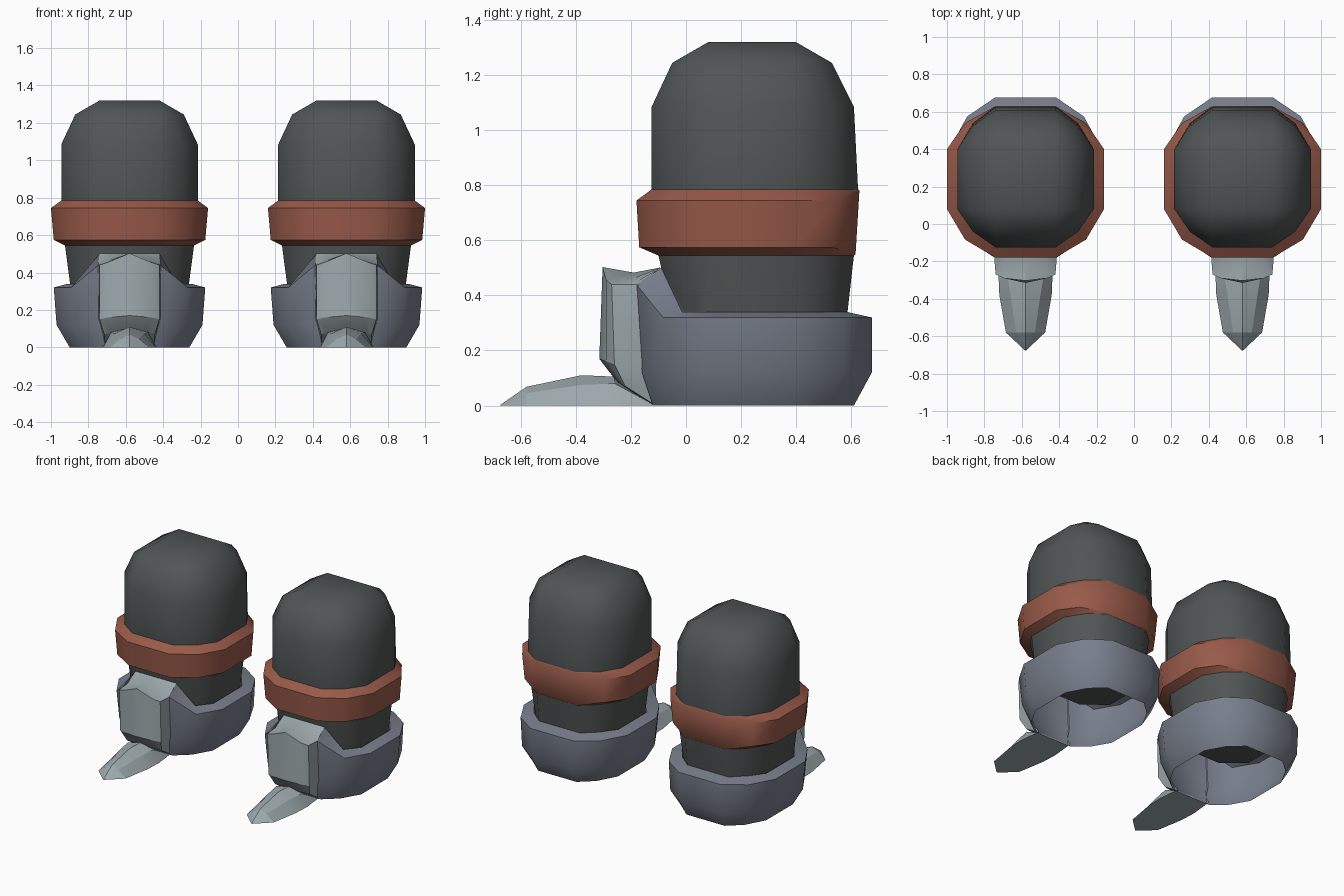
import bpy, bmesh, math

if "Cube" in bpy.data.objects:
    bpy.data.objects.remove(bpy.data.objects["Cube"])

CY = 0.24      # depth centre of each boot
SPREAD = 0.58  # sideways offset of each boot


def material(name, rgb):
    m = bpy.data.materials.new(name)
    m.diffuse_color = (*rgb, 1)
    m.use_nodes = True
    m.node_tree.nodes["Principled BSDF"].inputs["Base Color"].default_value = m.diffuse_color
    return m


DARK = material("dark_fabric", (0.080, 0.090, 0.089))
RUST = material("rust_band", (0.314, 0.102, 0.067))
STEEL = material("blue_grey_shell", (0.188, 0.212, 0.262))
PALE = material("pale_grey_claw", (0.342, 0.402, 0.423))


def ring(z, rx, front, back, w=0.16, k=0.77, zf=None, zb=None):
    """Twelve-sided rounded square; front and back edges may have their own height."""
    zf = z if zf is None else zf
    zb = z if zb is None else zb
    yf, yb = CY + k * (front - CY), CY + k * (back - CY)
    half = [(w, front, zf), (k * rx, yf, z), (rx, CY - w, z),
            (rx, CY + w, z), (k * rx, yb, z), (w, back, zb)]
    return half + [(-x, y, h) for x, y, h in reversed(half)]


def mirror_row(half):
    """Row of points across x = 0; the last given point is on the centre line."""
    return half + [(-x, y, z) for x, y, z in reversed(half[:-1])]


def loft(name, rows, mat, closed=True, cap_start=False, cap_end=False, angle=40):
    bm = bmesh.new()
    vs = [[bm.verts.new(p) for p in r] for r in rows]
    n = len(rows[0])
    for a, b in zip(vs, vs[1:]):
        for i in range(n if closed else n - 1):
            j = (i + 1) % n
            bm.faces.new((a[i], a[j], b[j], b[i]))
    if cap_start:
        bm.faces.new(vs[0][::-1])
    if cap_end:
        bm.faces.new(vs[-1])
    bmesh.ops.remove_doubles(bm, verts=bm.verts, dist=0.0005)
    me = bpy.data.meshes.new(name)
    bm.to_mesh(me)
    bm.free()
    me.materials.append(mat)
    me.shade_smooth()
    me.set_sharp_from_angle(angle=math.radians(angle))
    for side, x in (("left", -SPREAD), ("right", SPREAD)):
        ob = bpy.data.objects.new(f"{side}_{name}", me)
        ob.location.x = x
        bpy.context.collection.objects.link(ob)


# Padded leg with a domed square top
loft("leg", [
    ring(0.28, 0.31, -0.04, 0.58),
    ring(0.545, 0.345, -0.10, 0.61),
    ring(0.785, 0.365, -0.125, 0.625),
    ring(1.085, 0.365, -0.125, 0.61),
    ring(1.245, 0.29, -0.05, 0.53, k=0.82),
    ring(1.32, 0.16, 0.08, 0.40, k=1.0),
], DARK, cap_start=True, cap_end=True, angle=50)

# Band around the leg, flush with it at the back
loft("ankle_band", [
    ring(0.545, 0.345, -0.10, 0.612),
    ring(0.575, 0.405, -0.17, 0.616, zb=0.55),
    ring(0.745, 0.42, -0.18, 0.63, zb=0.78),
    ring(0.785, 0.365, -0.125, 0.627),
], RUST)

# Hollow shoe shell with its rim raised at the front
loft("shoe_shell", [
    ring(0.0, 0.32, -0.12, 0.61, w=0.15),
    ring(0.12, 0.39, -0.16, 0.675),
    ring(0.32, 0.405, -0.18, 0.675, w=0.165, zf=0.44),
    ring(0.34, 0.33, -0.09, 0.585, zf=0.50),
    ring(0.28, 0.305, -0.04, 0.58),
], STEEL)

# Toe plate wrapping the front of the shoe
loft("toe_plate", [
    mirror_row([(0.13, -0.10, 0.0), (0.13, -0.11, 0.0), (0.10, -0.12, 0.0), (0, -0.12, 0.0)]),
    mirror_row([(0.14, -0.14, 0.06), (0.135, -0.22, 0.07), (0.10, -0.24, 0.08), (0, -0.25, 0.085)]),
    mirror_row([(0.165, -0.15, 0.15), (0.16, -0.26, 0.15), (0.115, -0.29, 0.16), (0, -0.315, 0.17)]),
    mirror_row([(0.168, -0.17, 0.44), (0.16, -0.27, 0.44), (0.115, -0.29, 0.455), (0, -0.303, 0.503)]),
    mirror_row([(0.168, -0.17, 0.442), (0.155, -0.18, 0.45), (0.11, -0.185, 0.465), (0, -0.19, 0.483)]),
    mirror_row([(0.16, -0.09, 0.502), (0.15, -0.09, 0.502), (0.11, -0.09, 0.502), (0, -0.09, 0.502)]),
], PALE, closed=False, angle=25)


# Pointed claw lying on the ground
def claw_section(y, base, mid, mid_z, top):
    return [(-base, y, 0), (base, y, 0), (mid, y, mid_z), (0, y, top), (-mid, y, mid_z)]


loft("claw", [
    claw_section(-0.12, 0.13, 0.11, 0.005, 0.01),
    claw_section(-0.26, 0.145, 0.10, 0.08, 0.105),
    claw_section(-0.38, 0.14, 0.08, 0.075, 0.11),
    claw_section(-0.58, 0.105, 0.05, 0.045, 0.068),
    claw_section(-0.675, 0.004, 0.002, 0.001, 0.002),
], PALE, cap_start=True, cap_end=True, angle=20)
